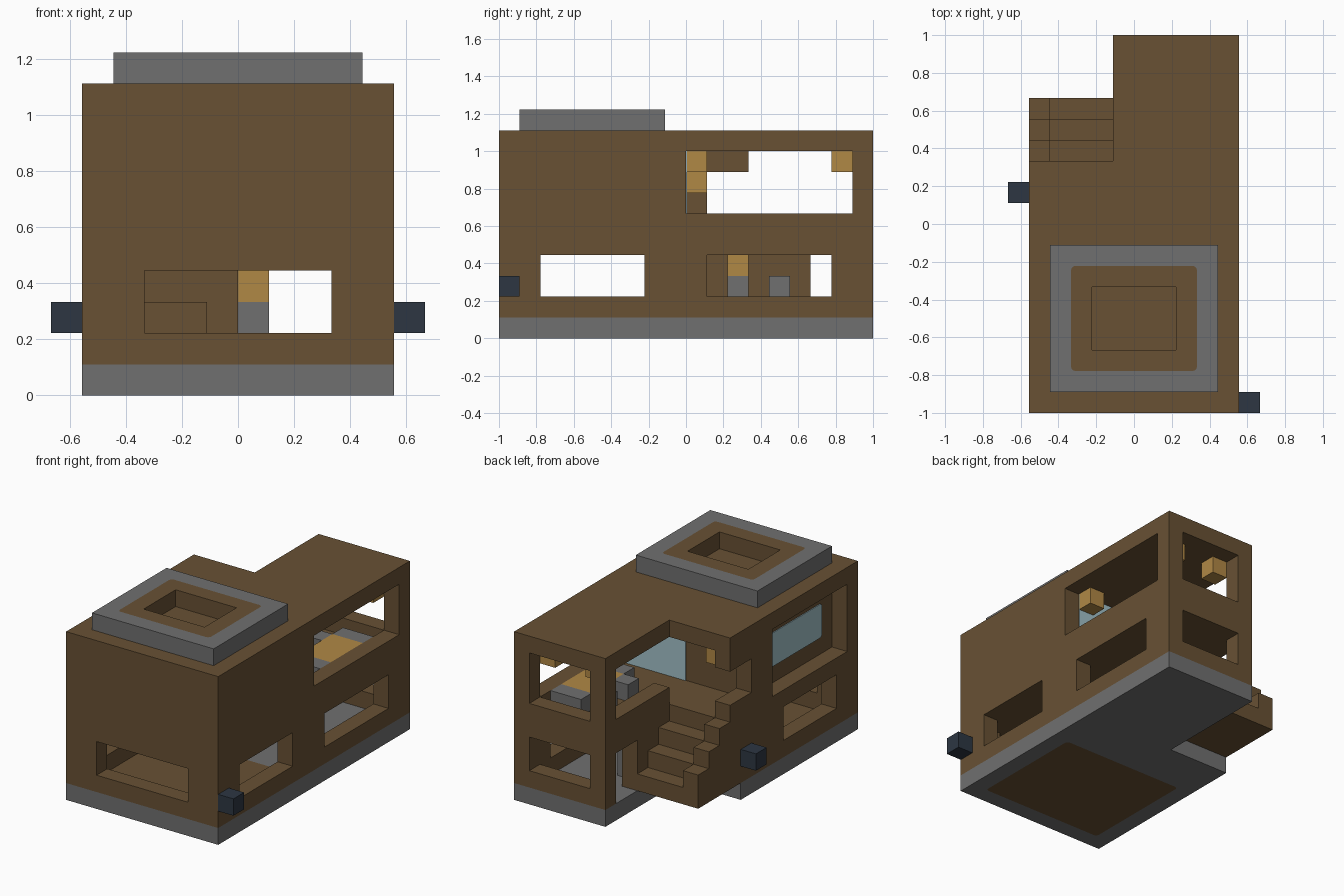
import bpy
import bmesh

U = 1 / 9  # building block size

cube = bpy.data.objects.get("Cube")
if cube:
    bpy.data.objects.remove(cube, do_unlink=True)


def material(name, color):
    m = bpy.data.materials.new(name)
    m.use_nodes = True
    rgba = (*color, 1)
    m.diffuse_color = rgba
    m.node_tree.nodes["Principled BSDF"].inputs["Base Color"].default_value = rgba
    return m


BROWN = material("brown_wall", (0.138, 0.082, 0.034))
GREY = material("grey_stone", (0.16, 0.16, 0.16))
ORANGE = material("warm_orange", (0.434, 0.246, 0.06))
NAVY = material("dark_navy", (0.026, 0.037, 0.055))
GLASS = material("pale_glass", (0.36, 0.53, 0.58))


def prism(name, outline, z0, z1, mat):
    """Extrude a flat outline upwards."""
    bm = bmesh.new()
    face = bm.faces.new([bm.verts.new((x * U, y * U, z0 * U)) for x, y in outline])
    top = bmesh.ops.extrude_face_region(bm, geom=[face])["geom"]
    verts = [g for g in top if isinstance(g, bmesh.types.BMVert)]
    bmesh.ops.translate(bm, verts=verts, vec=(0, 0, (z1 - z0) * U))
    bmesh.ops.recalc_face_normals(bm, faces=bm.faces)
    mesh = bpy.data.meshes.new(name)
    bm.to_mesh(mesh)
    bm.free()
    mesh.materials.append(mat)
    ob = bpy.data.objects.new(name, mesh)
    bpy.context.collection.objects.link(ob)
    return ob


def box(name, x, y, z, mat, round_axis=None):
    """Box from ranges; edges along round_axis may be rounded."""
    outline = [(x[0], y[0]), (x[1], y[0]), (x[1], y[1]), (x[0], y[1])]
    ob = prism(name, outline, z[0], z[1], mat)
    if round_axis is not None:
        bm = bmesh.new()
        bm.from_mesh(ob.data)
        edges = [e for e in bm.edges
                 if abs((e.verts[0].co - e.verts[1].co).normalized()[round_axis]) > 0.9]
        bmesh.ops.bevel(bm, geom=edges, offset=0.2 * U, segments=3,
                        profile=0.5, affect='EDGES')
        bm.to_mesh(ob.data)
        bm.free()
    return ob


def cut(target, ranges, round_axis=None):
    cutter = box("cutter", *ranges, target.data.materials[0], round_axis)
    cutter.hide_render = True
    mod = target.modifiers.new("cut", 'BOOLEAN')
    mod.operation = 'DIFFERENCE'
    mod.solver = 'EXACT'
    mod.object = cutter
    bpy.context.view_layer.objects.active = target
    bpy.ops.object.modifier_apply(modifier=mod.name)
    bpy.data.objects.remove(cutter, do_unlink=True)


# Stone foundation with an inlaid brown floor
base = prism("foundation", [(-5, -9), (5, -9), (5, 9), (-1, 9), (-1, 2), (-5, 2)], 0, 1, GREY)
cut(base, ((-4, 4), (-8, -1), (-1, 2)), 2)
box("front_room_floor", (-4, 4), (-8, -1), (0, 1), BROWN, 2)

# House body, hollowed into rooms
body = prism("house_body", [(-5, -9), (5, -9), (5, 9), (-1, 9), (-1, 3), (-5, 3)], 1, 10, BROWN)
for ranges in [
    ((-4, 4), (-8, 1), (0.5, 4)),       # lower front room
    ((0, 4), (0, 8), (0.5, 4)),         # lower back room
    ((-2, 0.5), (6, 8), (0.5, 4)),      # lower side doorway
    ((-3, 3), (-10, -7), (2, 4)),       # lower front window
    ((-6, 6), (-7, -2), (2, 4)),        # lower side windows
    ((3.5, 6), (1, 7), (2, 4)),         # lower back room side window
    ((0, 4), (7.5, 10), (2, 4)),        # lower back window
    ((0, 4), (0, 8), (5, 9)),           # upper dining room
    ((-4, 0.5), (0, 3), (5, 9)),        # upper hall
    ((-4, -1), (2.5, 4), (5, 9)),       # stair entrance
    ((-6, -3.5), (1, 4), (6, 8)),       # hall side opening
    ((3.5, 6), (0, 8), (6, 9)),         # dining side window
    ((0, 4), (7.5, 10), (6, 9)),        # dining back window
    ((-2, 0.5), (3, 8), (6, 9)),        # dining window over the stairs
    ((-6, -4), (-8, -1), (5, 9)),       # glazed recess
]:
    cut(body, ranges)

# Stairs with a stepped side wall
for i in range(3):
    y = (5 - i, 6 - i)
    box("stair_step", (-4, -1), y, (1, 2 + i), BROWN)
    box("stair_side_wall", (-5, -4), y, (1, 3 + i), BROWN)

# Raised roof frame with a brown inner rim
roof = box("roof_frame", (-4, 4), (-8, -1), (10, 11), GREY)
cut(roof, ((-3, 3), (-7, -2), (9, 12)), 2)
rim = box("roof_inner_rim", (-3, 3), (-7, -2), (10, 11), BROWN, 2)
cut(rim, ((-2, 2), (-6, -3), (9, 12)))

# Glass
box("side_glass", (-4.05, -4), (-7, -2), (6, 8), GLASS, 0)
box("partition_glass", (0, 4), (0, 0.05), (5, 9), GLASS)

# Lamps
for x, y in [(3, 0), (3, 7), (0, 7)]:
    box("ceiling_lamp", (x, x + 1), (y, y + 1), (8, 9), ORANGE)
box("hall_lamp", (-3, -2), (0, 1), (7, 8), ORANGE)
box("lower_lamp", (0, 1), (2, 3), (3, 4), ORANGE)

# Furniture
box("lamp_stand", (0, 1), (2, 3), (1, 3), GREY)
box("lower_stool", (0, 1), (4, 5), (1, 3), GREY)
box("bench", (-4, -1), (0, 1), (1, 3), BROWN)
box("dining_table", (2, 4), (3, 6), (5, 6), ORANGE)
for y in (2, 6):
    box("end_seat", (2, 4), (y, y + 1), (5, 6), GREY)
for y in (3, 5):
    box("side_seat", (1, 2), (y, y + 1), (5, 6), GREY)

# Outside wall boxes
box("left_wall_box", (5, 6), (-9, -8), (2, 3), NAVY)
box("right_wall_box", (-6, -5), (1, 2), (2, 3), NAVY)
